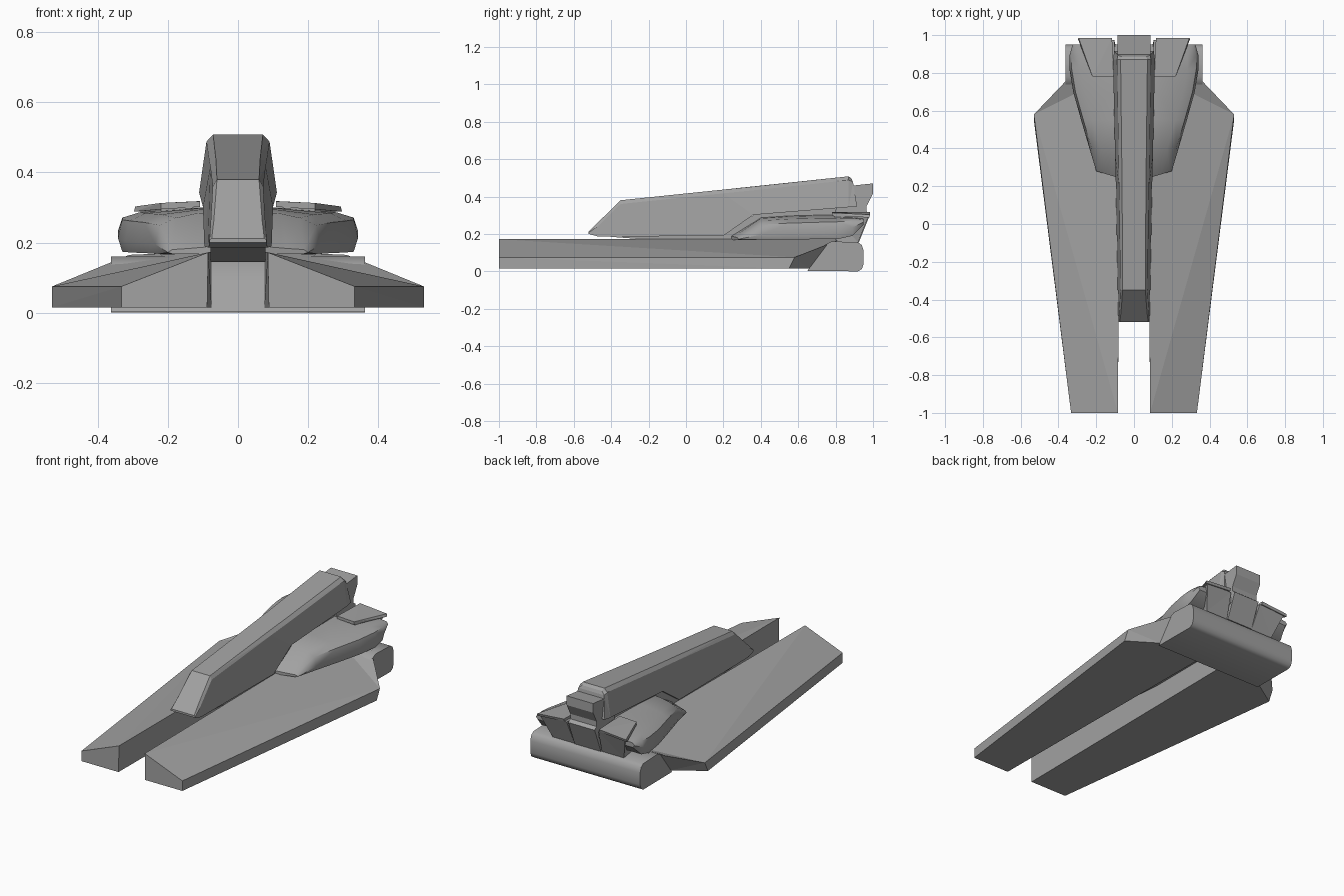
import bpy, bmesh, math

if "Cube" in bpy.data.objects:
    bpy.data.objects.remove(bpy.data.objects["Cube"], do_unlink=True)

GREY = (0.36, 0.36, 0.36, 1)
hull_grey = bpy.data.materials.new("hull_grey")
hull_grey.use_nodes = True
hull_grey.diffuse_color = GREY
hull_grey.node_tree.nodes["Principled BSDF"].inputs["Base Color"].default_value = GREY


def loft(name, rings, smooth=None):
    """Skin equal-length rings of points and cap both ends."""
    bm = bmesh.new()
    loops = [[bm.verts.new(p) for p in ring] for ring in rings]
    n = len(loops[0])
    for a, b in zip(loops, loops[1:]):
        for i in range(n):
            j = (i + 1) % n
            bm.faces.new((a[i], a[j], b[j], b[i]))
    bm.faces.new(loops[0])
    bm.faces.new(loops[-1])
    bmesh.ops.remove_doubles(bm, verts=bm.verts, dist=0.0005)
    bmesh.ops.triangulate(bm, faces=[f for f in bm.faces if len(f.verts) > 3])
    bmesh.ops.recalc_face_normals(bm, faces=bm.faces)
    bmesh.ops.dissolve_limit(bm, angle_limit=0.01, verts=bm.verts, edges=bm.edges)
    mesh = bpy.data.meshes.new(name)
    bm.to_mesh(mesh)
    bm.free()
    mesh.materials.append(hull_grey)
    obj = bpy.data.objects.new(name, mesh)
    bpy.context.collection.objects.link(obj)
    if smooth:
        bpy.ops.object.select_all(action="DESELECT")
        obj.select_set(True)
        bpy.context.view_layer.objects.active = obj
        bpy.ops.object.shade_smooth_by_angle(angle=math.radians(smooth))
    return obj


def pair(name, rings, smooth=None):
    """Build a part on the left (+x) and its mirror on the right."""
    for side, s in (("left", 1), ("right", -1)):
        loft(f"{side}_{name}", [[(s * x, y, z) for x, y, z in r] for r in rings], smooth)


def extrude_x(name, profile, half, smooth=None):
    """Extrude a (y, z) profile symmetrically across x."""
    return loft(name, [[(x, y, z) for y, z in profile] for x in (-half, half)], smooth)


# Wings: bottom ring, then top ring
pair("wing", [
    [(.088, -1, .015), (.333, -1, .015), (.53, .55, .015), (.36, .66, .015), (.075, .66, .015)],
    [(.085, -1, .172), (.333, -1, .075), (.53, .58, .075), (.31, .81, .165), (.075, .81, .175)],
])

# Rounded cross bar at the tail
extrude_x("tail_bar", [(.65, .002), (.92, 0), (.94, .012), (.95, .04), (.95, .11), (.94, .14),
                       (.92, .155), (.78, .16), (.74, .14), (.70, .09), (.66, .02)], .362, 40)

# Spine: half widths at the bottom, shoulder and top, with heights
spine = [(-.52, .20, .212, .082, .081, .075),
         (-.47, .186, .262, .084, .079, .069),
         (-.35, .186, .38, .086, .072, .06),
         (.20, .19, .437, .096, .079, .063),
         (.36, .302, .453, .100, .082, .065),
         (.87, .343, .508, .111, .09, .071)]
rings = []
for y, zb, zt, wb, ws, wt in spine:
    zs = zt - min(.02, (zt - zb) * .4)
    half = [(wb, zb), (ws, zs), (wt, zt)]
    rings.append([(x, y, z) for x, z in half] + [(-x, y, z) for x, z in reversed(half)])
# Leaning rear end of the spine
rings.append([(.105, .915, .346), (.085, .893, .478), (.065, .885, .495),
              (-.065, .885, .495), (-.085, .893, .478), (-.105, .915, .346)])
loft("spine", rings)

# Core that joins the spine to the wings
extrude_x("spine_core", [(-.47, .19), (.1, .145), (.75, .145), (.9, .2), (.9, .36), (.4, .32), (.2, .22)], .078)

# Engine pods: y, outer x, bottom, widest and top heights
pods = [(.22, .20, .168, .172, .185),
        (.40, .236, .168, .195, .283),
        (.55, .28, .17, .2, .293),
        (.70, .322, .172, .205, .297),
        (.82, .342, .174, .212, .298),
        (.89, .342, .19, .235, .293),
        (.95, .325, .25, .264, .284)]
rings = []
for k, (y, xo, zb, zm, zt) in enumerate(pods):
    h = zt - zm
    points = [(.07, zb), (xo - .012, zb), (xo, zm), (xo - .012, zm + h * .62),
              (xo - .06, zm + h * .86), (.12, zt), (.07, zt + .004)]
    skew = .3 if k == 0 else 0
    rings.append([(x, y + skew * x, z) for x, z in points])
pair("engine_pod", rings, 35)

# Exhaust blocks with slanted rear faces
pair("exhaust_block", [
    [(.09, .80, .155), (.22, .80, .155), (.235, .92, .155), (.09, .92, .155)],
    [(.09, .79, .30), (.22, .79, .297), (.28, .975, .292), (.105, .975, .30)],
])

# Flaps above the exhausts
pair("flap", [
    [(.108, .78, .302), (.22, .78, .295), (.297, .98, .288), (.116, .98, .302)],
    [(.108, .78, .318), (.22, .78, .313), (.293, .985, .303), (.116, .985, .318)],
])

# Central tail block
extrude_x("tail_block", [(.86, .455), (1, .47), (1, .415), (.966, .35), (.966, .32),
                         (.985, .305), (.925, .155), (.8, .155), (.8, .33)], .087)
